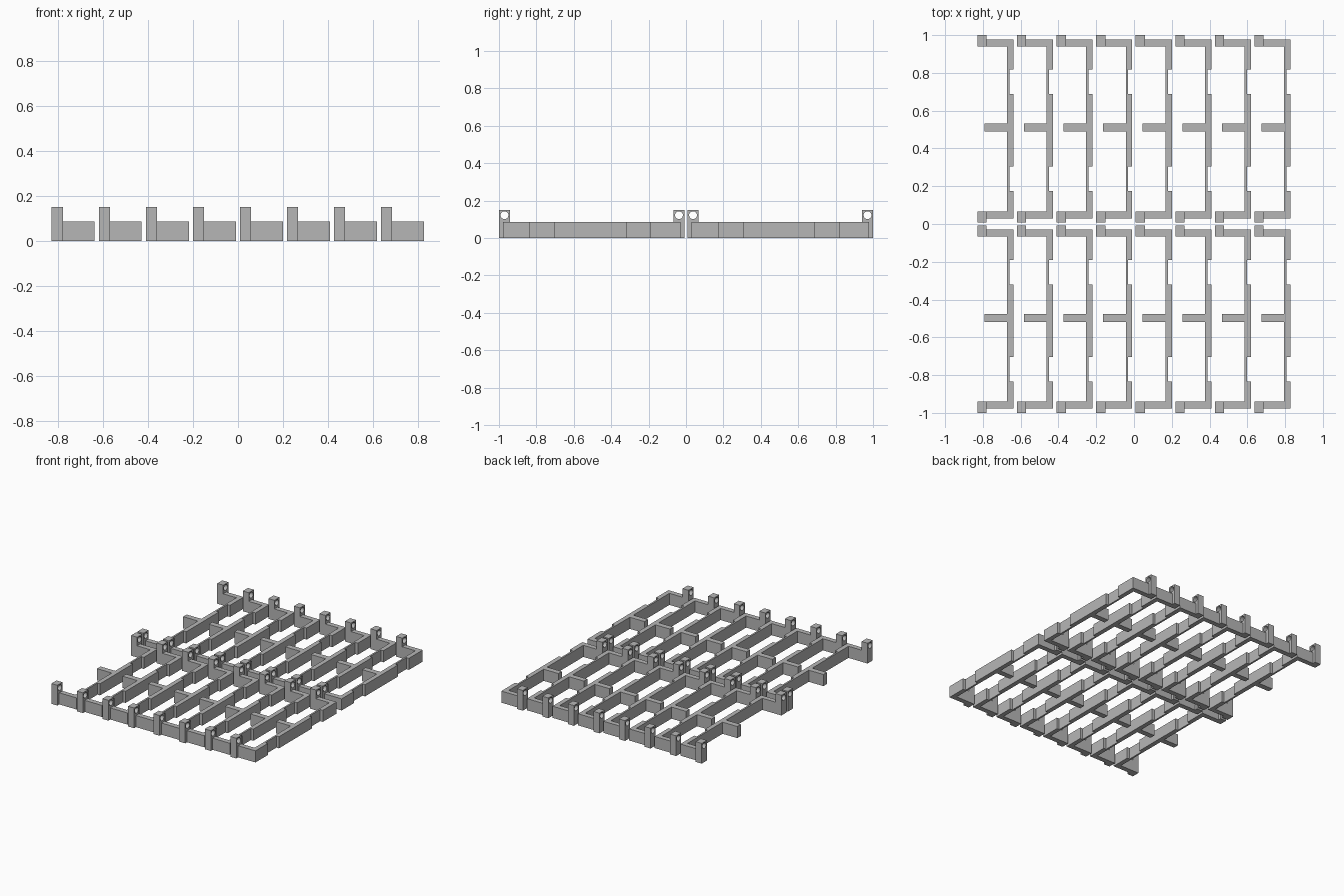
import bpy, bmesh
from mathutils import Matrix, Vector

if "Cube" in bpy.data.objects:
    bpy.data.objects.remove(bpy.data.objects["Cube"])

BAR_H, POST_H = 0.086, 0.15          # rail and post heights
POST_W = 0.049                       # post size along x
PITCH_X, PITCH_Y = 0.2095, 1.008     # spacing of repeated brackets
X0 = -0.829

grey = bpy.data.materials.new("mid_grey")
grey.diffuse_color = (0.47, 0.47, 0.47, 1)
grey.use_nodes = True
grey.node_tree.nodes["Principled BSDF"].inputs["Base Color"].default_value = grey.diffuse_color


def add_object(name, mesh, x=0, y=0):
    ob = bpy.data.objects.new(name, mesh)
    ob.location = (x, y, 0)
    bpy.context.collection.objects.link(ob)
    return ob


def mesh_from(bm, name):
    bmesh.ops.recalc_face_normals(bm, faces=bm.faces)
    me = bpy.data.meshes.new(name)
    bm.to_mesh(me)
    bm.free()
    me.materials.append(grey)
    return me


# Bracket rail: end arms, centre arm and notched spine as one extruded outline
a, s, n, o = POST_W, 0.157, 0.170, 0.191
outline = [
    (a, 0.030), (o, 0.030), (o, 0.175), (n, 0.175), (n, 0.304), (o, 0.304),
    (o, 0.689), (n, 0.689), (n, 0.817), (o, 0.817), (o, 0.978), (a, 0.978),
    (a, 0.941), (s, 0.941), (s, 0.531), (0.037, 0.531), (0.037, 0.490),
    (s, 0.490), (s, 0.067), (a, 0.067),
]
bm = bmesh.new()
face = bm.faces.new([bm.verts.new((x, y, 0)) for x, y in outline])
ext = bmesh.ops.extrude_face_region(bm, geom=[face])
bmesh.ops.translate(bm, vec=(0, 0, BAR_H),
                    verts=[v for v in ext["geom"] if isinstance(v, bmesh.types.BMVert)])
rail_mesh = mesh_from(bm, "bracket_rail")

# Post: tall block with a round hole along x near its top
depth = 0.059
bm = bmesh.new()
bmesh.ops.create_cube(bm, size=1)
bmesh.ops.scale(bm, vec=(POST_W, depth, POST_H), verts=bm.verts)
bmesh.ops.translate(bm, vec=(POST_W / 2, depth / 2, POST_H / 2), verts=bm.verts)
block = add_object("post_block", mesh_from(bm, "post_block"))

bm = bmesh.new()
bmesh.ops.create_cone(bm, cap_ends=True, segments=20, radius1=0.021, radius2=0.021,
                      depth=0.2, matrix=Matrix.Translation(Vector((POST_W / 2, depth / 2, 0.122)))
                      @ Matrix.Rotation(1.5707963, 4, "Y"))
cutter = add_object("hole_cutter", mesh_from(bm, "hole_cutter"))
cutter.hide_render = True

cut = block.modifiers.new("hole", "BOOLEAN")
cut.operation, cut.object, cut.solver = "DIFFERENCE", cutter, "EXACT"
bpy.context.view_layer.update()
post_mesh = bpy.data.meshes.new_from_object(
    block.evaluated_get(bpy.context.evaluated_depsgraph_get()))
bpy.data.objects.remove(block)
bpy.data.objects.remove(cutter)

# Two rows of eight brackets, each with a post at both ends
for row in range(2):
    for col in range(8):
        x, y = X0 + col * PITCH_X, -row * PITCH_Y
        add_object("bracket_rail", rail_mesh, x, y)
        for end in (0.008, 0.941):
            add_object("bracket_post", post_mesh, x, y + end)
